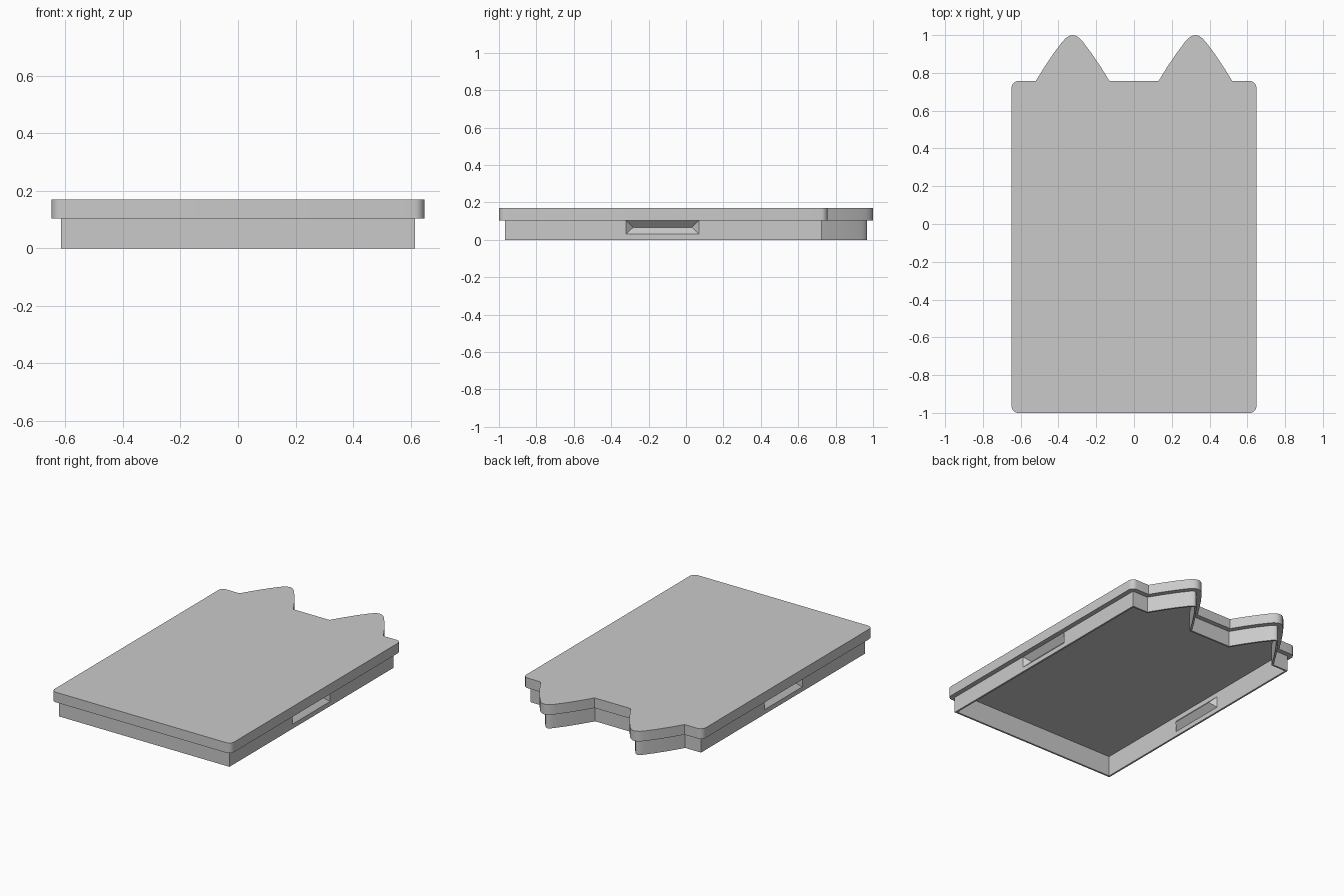
import bpy, bmesh, math
from mathutils import Vector

cube = bpy.data.objects.get("Cube")
if cube:
    bpy.data.objects.remove(cube, do_unlink=True)

HALF_W, FRONT, BACK = 0.648, -1.0, 0.757
RIM_TOP, CEILING, TOP = 0.104, 0.135, 0.17
INSET, WALL, CORNER = 0.032, 0.012, 0.035
NOTCH_Y, NOTCH_Z, NOTCH_DEPTH = (-0.32, 0.07), 0.03, 0.036

grey = bpy.data.materials.new("light_grey_plastic")
grey.use_nodes = True
colour = (0.59, 0.59, 0.59, 1)
grey.diffuse_color = colour
grey.node_tree.nodes["Principled BSDF"].inputs["Base Color"].default_value = colour


def corner(x, y, start, radius):
    """Corner of the outline, rounded when a radius is given."""
    if not radius:
        return [Vector((x, y))]
    cx, cy = x - math.copysign(radius, x), y - math.copysign(radius, y)
    angles = [start + math.pi / 2 * i / 6 for i in range(7)]
    return [Vector((cx + radius * math.cos(a), cy + radius * math.sin(a))) for a in angles]


def ear(x):
    """Pointed ear with a rounded tip, listed from +x to -x."""
    half = [(0.195, 0), (0.15, 0.073), (0.1, 0.147), (0.075, 0.18),
            (0.055, 0.207), (0.037, 0.226), (0.018, 0.239)]
    side = [Vector((x + dx, BACK + dy)) for dx, dy in half]
    return side + [Vector((x, 1.0))] + [Vector((2 * x - p.x, p.y)) for p in reversed(side)]


def outline(radius):
    q = math.pi / 2
    return (corner(-HALF_W, FRONT, 2 * q, radius) + corner(HALF_W, FRONT, 3 * q, radius)
            + corner(HALF_W, BACK, 0, radius) + ear(0.325) + ear(-0.325)
            + corner(-HALF_W, BACK, q, radius))


def offset(points, distance):
    """Move a counter-clockwise outline inward with mitred corners."""
    result = []
    for i, p in enumerate(points):
        a = (p - points[i - 1]).normalized()
        b = (points[(i + 1) % len(points)] - p).normalized()
        na, nb = Vector((-a.y, a.x)), Vector((-b.y, b.x))
        result.append(p + (na + nb) * distance / (1 + na.dot(nb)))
    return result


def finish(name, bm):
    bmesh.ops.remove_doubles(bm, verts=bm.verts, dist=0.0001)
    mesh = bpy.data.meshes.new(name)
    bm.to_mesh(mesh)
    bm.free()
    mesh.materials.append(grey)
    obj = bpy.data.objects.new(name, mesh)
    bpy.context.collection.objects.link(obj)
    bpy.ops.object.select_all(action='DESELECT')
    obj.select_set(True)
    bpy.context.view_layer.objects.active = obj
    bpy.ops.object.shade_smooth_by_angle(angle=math.radians(30))


plate_line = outline(CORNER)
outer = offset(outline(0), INSET)
inner = offset(outline(0), INSET + WALL)

# Cover with two ears, hollowed from below inside the rim
bm = bmesh.new()


def prism_sides(points, z0, z1):
    """Side band closed by a face at z1; returns the open edges at z0."""
    low = [bm.verts.new((p.x, p.y, z0)) for p in points]
    high = [bm.verts.new((p.x, p.y, z1)) for p in points]
    for i in range(len(points)):
        bm.faces.new((low[i - 1], low[i], high[i], high[i - 1]))
    bm.faces.new(high)
    return [bm.edges.get((low[i - 1], low[i])) for i in range(len(points))]


open_edges = prism_sides(plate_line, RIM_TOP, TOP) + prism_sides(inner, RIM_TOP, CEILING)
bmesh.ops.triangle_fill(bm, use_beauty=True, edges=open_edges, normal=(0, 0, -1))
bmesh.ops.recalc_face_normals(bm, faces=bm.faces)
finish("cover_plate", bm)

# Thin rim below the cover, open underneath
bm = bmesh.new()


def add_face(points, flip=False):
    verts = [bm.verts.new(p) for p in points]
    bm.faces.new(verts[::-1] if flip else verts)


def plain_wall(a, b, flip):
    add_face([(a.x, a.y, 0), (b.x, b.y, 0), (b.x, b.y, RIM_TOP), (a.x, a.y, RIM_TOP)], flip)


def notched_wall(a, b, flip):
    """Long side wall with a hip-shaped finger notch pressed inward."""
    x, inner_x = a.x, a.x - math.copysign(NOTCH_DEPTH, a.x)
    s = 1 if b.y > a.y else -1
    y0, y1 = NOTCH_Y[::s]
    mid = (NOTCH_Z + RIM_TOP) / 2
    low0, low1 = (x, y0, NOTCH_Z), (x, y1, NOTCH_Z)
    high0, high1 = (x, y0, RIM_TOP), (x, y1, RIM_TOP)
    ridge0 = (inner_x, y0 + s * 0.038, mid)
    ridge1 = (inner_x, y1 - s * 0.038, mid)
    foot0, foot1 = (x, y0, 0), (x, y1, 0)
    add_face([(x, a.y, 0), foot0, low0, high0, (x, a.y, RIM_TOP)], flip)
    add_face([foot1, (x, b.y, 0), (x, b.y, RIM_TOP), high1, low1], flip)
    add_face([foot0, foot1, low1, low0], flip)
    add_face([low0, low1, ridge1, ridge0], flip)
    add_face([ridge0, ridge1, high1, high0], flip)
    add_face([low0, ridge0, high0], flip)
    add_face([low1, high1, ridge1], flip)


for i in range(len(outer)):
    j = (i + 1) % len(outer)
    long_side = abs(outer[i].y - outer[j].y) > 1
    wall = notched_wall if long_side else plain_wall
    wall(outer[i], outer[j], False)
    wall(inner[i], inner[j], True)
    add_face([(p.x, p.y, 0) for p in (outer[i], inner[i], inner[j], outer[j])])
finish("rim_wall", bm)
